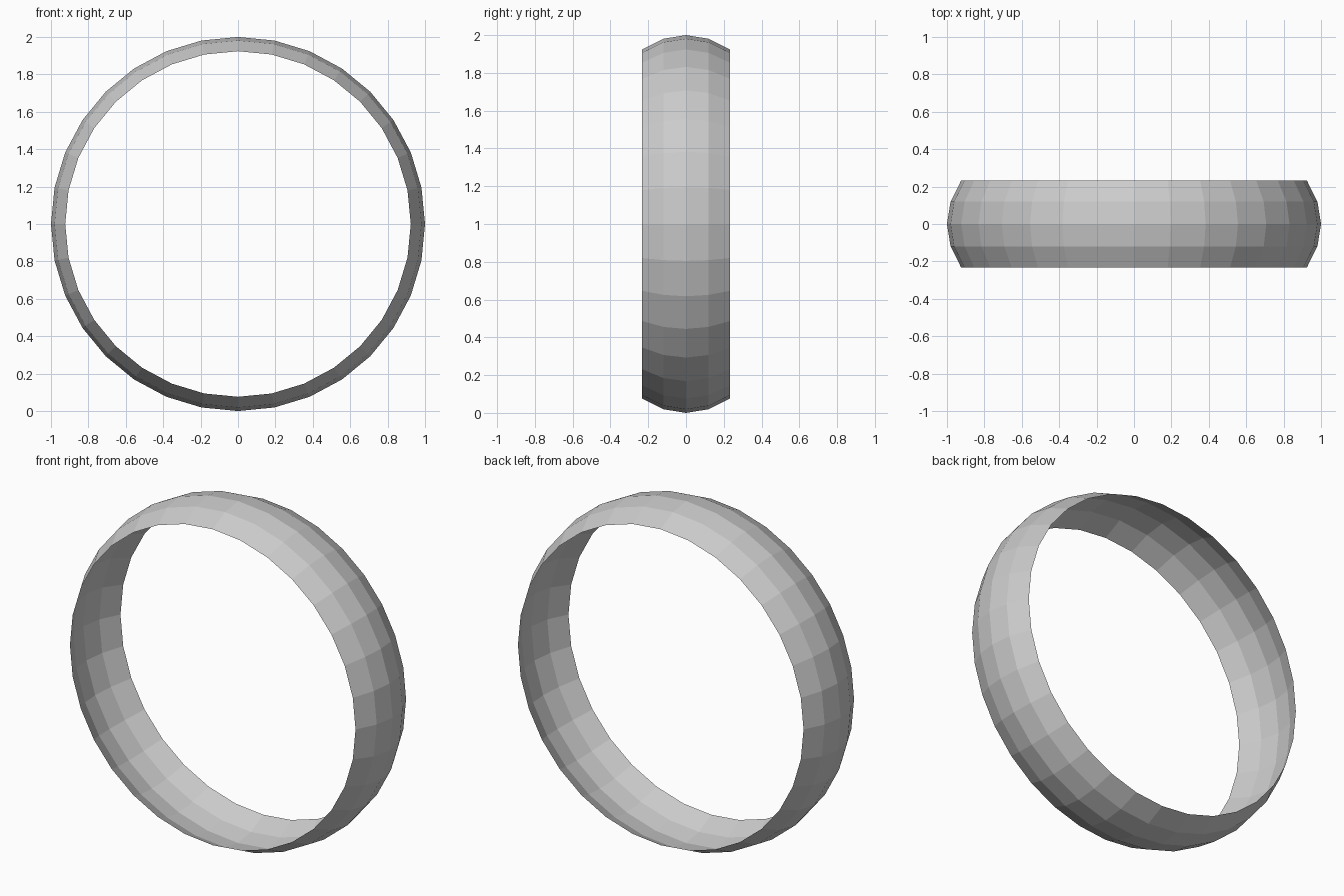
import bpy, bmesh
from math import radians
from mathutils import Matrix

if "Cube" in bpy.data.objects:
    bpy.data.objects.remove(bpy.data.objects["Cube"])

# Open band: the middle four rows of a low-poly sphere, flattened along its axis
bm = bmesh.new()
bmesh.ops.create_uvsphere(bm, u_segments=32, v_segments=16, radius=1)
caps = [v for v in bm.verts if abs(v.co.z) > 0.45]
bmesh.ops.delete(bm, geom=caps, context='VERTS')

# Stand the band upright with its axis along y
place = (Matrix.Translation((0, 0, 1))
         @ Matrix.Rotation(radians(90), 4, 'X')
         @ Matrix.Diagonal((1, 1, 0.61, 1)))
bm.transform(place)

mesh = bpy.data.meshes.new("ring_band")
bm.to_mesh(mesh)
bm.free()
ring = bpy.data.objects.new("ring_band", mesh)
bpy.context.collection.objects.link(ring)
